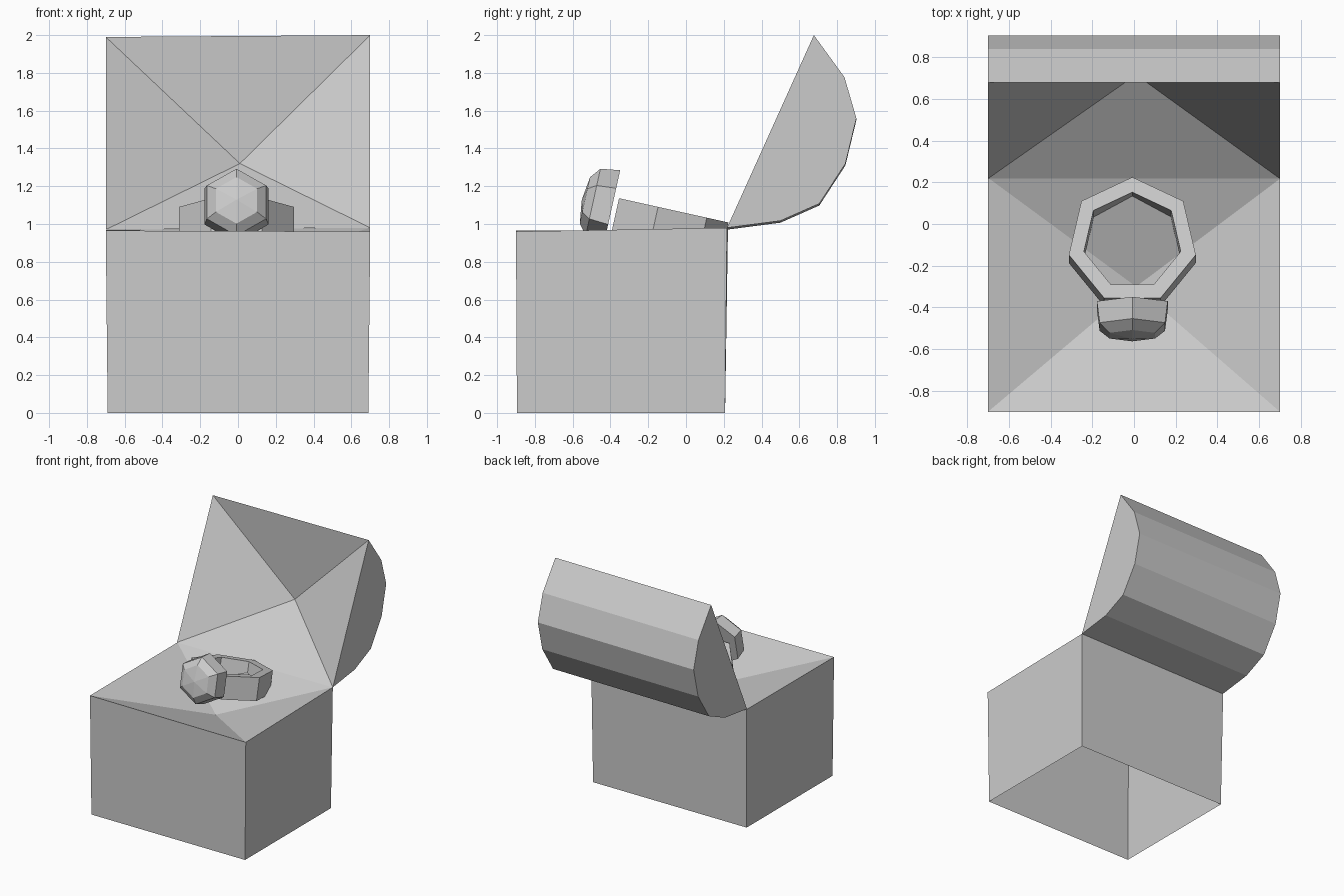
import bpy, bmesh, math

cube = bpy.data.objects.get("Cube")
if cube:
    bpy.data.objects.remove(cube, do_unlink=True)

GREY = (0.6, 0.6, 0.6, 1.0)
grey = bpy.data.materials.new("plain grey")
grey.diffuse_color = GREY
grey.use_nodes = True
for node in grey.node_tree.nodes:
    if node.type == 'BSDF_PRINCIPLED':
        node.inputs["Base Color"].default_value = GREY


def finish(name, bm, loc=(0, 0, 0), tilt=0.0):
    """Turn a bmesh into a flat shaded grey object."""
    bmesh.ops.recalc_face_normals(bm, faces=bm.faces)
    me = bpy.data.meshes.new(name)
    bm.to_mesh(me)
    bm.free()
    me.materials.append(grey)
    ob = bpy.data.objects.new(name, me)
    ob.location = loc
    ob.rotation_euler = (tilt, 0, 0)
    bpy.context.scene.collection.objects.link(ob)
    return ob


def add_loop(bm, pts):
    return [bm.verts.new(p) for p in pts]


def bridge(bm, a, b):
    n = len(a)
    for i in range(n):
        j = (i + 1) % n
        bm.faces.new((a[i], a[j], b[j], b[i]))


def fan(bm, loop, apex):
    """Close a loop with triangles meeting at one point."""
    tip = bm.verts.new(apex)
    for i in range(len(loop)):
        bm.faces.new((loop[i], loop[(i + 1) % len(loop)], tip))


# Box base: four walls, open underneath, cushion sinking to a point
bm = bmesh.new()
low = add_loop(bm, [(-.69, -.895, 0), (.69, -.895, 0), (.69, .207, 0), (-.69, .207, 0)])
rim = add_loop(bm, [(-.7, -.9, .965), (.7, -.9, .96), (.7, .217, .98), (-.7, .222, .968)])
bridge(bm, low, rim)
fan(bm, rim, (.01, -.30, .77))
finish("box_base", bm)

# Open lid: rounded back profile, flat ends, inside sinking to a point
profile = [(.217, .975), (.5, 1.012), (.706, 1.103), (.844, 1.315),
           (.902, 1.555), (.839, 1.772), (.677, 1.995)]
bm = bmesh.new()
left = add_loop(bm, [(.7, y, z + .005) for y, z in profile])
right = add_loop(bm, [(-.7, y, z - .005) for y, z in profile])
for i in range(len(profile) - 1):
    bm.faces.new((left[i], left[i + 1], right[i + 1], right[i]))
bm.faces.new(left)
bm.faces.new(right)
fan(bm, [left[0], left[-1], right[-1], right[0]], (.01, .715, 1.32))
finish("lid", bm)

# The ring and its gem share one tilted frame
PLACE = (-.008, -.08, 1.0755)
TILT = math.radians(-12.5)


def band_loop(bm, r, z):
    angles = [math.tau * i / 7 for i in range(7)]
    return add_loop(bm, [(r * math.sin(a), r * math.cos(a), z) for a in angles])


# Seven-sided ring band
bm = bmesh.new()
loops = [band_loop(bm, r, z) for r, z in
         ((.312, 0), (.238, 0), (.238, -.18), (.312, -.18))]
for i in range(4):
    bridge(bm, loops[i], loops[(i + 1) % 4])
finish("ring_band", bm, PLACE, TILT)

# Six-sided cut gem at the front of the band
bm = bmesh.new()
loops = []
for r, y in ((.196, -.3075), (.181, -.411), (.126, -.455)):
    angles = [math.tau * i / 6 for i in range(6)]
    loops.append(add_loop(bm, [(r * math.sin(a), y, r * math.cos(a) - .05) for a in angles]))
bm.faces.new(loops[0])
bridge(bm, loops[0], loops[1])
bridge(bm, loops[1], loops[2])
fan(bm, loops[2], (0, -.472, -.05))
finish("gem", bm, PLACE, TILT)
